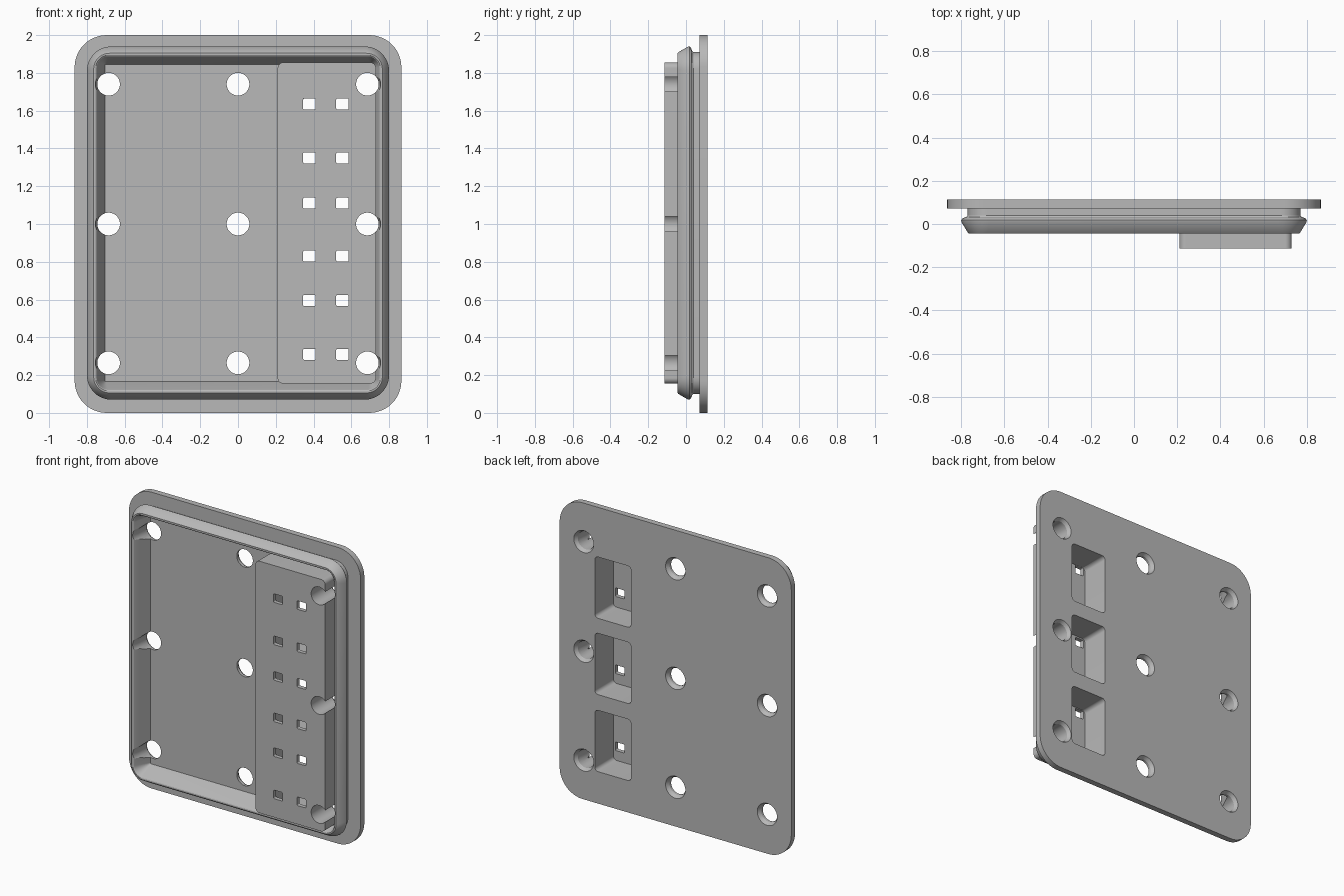
import bpy, bmesh, math

old = bpy.data.objects.get("Cube")
if old:
    bpy.data.objects.remove(old, do_unlink=True)

grey = bpy.data.materials.new("plain grey")
grey.use_nodes = True
GREY = (0.48, 0.48, 0.48, 1)
grey.diffuse_color = GREY
grey.node_tree.nodes["Principled BSDF"].inputs["Base Color"].default_value = GREY


def rounded_rect(hw, hh, r, steps=12):
    """Outline of a rounded rectangle centred on the origin."""
    pts = []
    for k, (sx, sz) in enumerate(((1, 1), (-1, 1), (-1, -1), (1, -1))):
        for i in range(steps + 1):
            a = (k + i / steps) * math.pi / 2
            pts.append((sx * (hw - r) + r * math.cos(a),
                        sz * (hh - r) + r * math.sin(a)))
    return pts


def loft(name, sections, cx=0, cz=1, ring=False):
    """Join rounded rectangles (half width, half height, radius, y) in order."""
    bm = bmesh.new()
    loops = [[bm.verts.new((cx + x, y, cz + z)) for x, z in rounded_rect(hw, hh, r)]
             for hw, hh, r, y in sections]
    pairs = list(zip(loops, loops[1:]))
    if ring:
        pairs.append((loops[-1], loops[0]))
    else:
        bm.faces.new(loops[0])
        bm.faces.new(loops[-1])
    for a, b in pairs:
        for i in range(len(a)):
            j = (i + 1) % len(a)
            bm.faces.new((a[i], a[j], b[j], b[i]))
    bmesh.ops.remove_doubles(bm, verts=bm.verts, dist=1e-5)
    bmesh.ops.recalc_face_normals(bm, faces=bm.faces)
    mesh = bpy.data.meshes.new(name)
    bm.to_mesh(mesh)
    bm.free()
    mesh.materials.append(grey)
    obj = bpy.data.objects.new(name, mesh)
    bpy.context.collection.objects.link(obj)
    return obj


def round_cutter(profile, cx, cz):
    return loft("hole_cutter", [(r, r, r, y) for r, y in profile], cx, cz)


def cut(obj, cutters):
    bpy.context.view_layer.objects.active = obj
    for c in cutters:
        c.hide_render = True
        mod = obj.modifiers.new("cut", 'BOOLEAN')
        mod.operation = 'DIFFERENCE'
        mod.solver = 'EXACT'
        mod.object = c
        bpy.ops.object.modifier_apply(modifier=mod.name)


FRONT, FLOOR, BACK, EMBED = -0.1125, 0.0725, 0.1125, 0.085

# Back plate
plate = loft("back_plate", [(0.865, 1, 0.17, FLOOR), (0.865, 1, 0.17, BACK)])

# Raised rim: (inset from widest outline, y), from the neck over the crest to the floor
rim_profile = [(0.03, EMBED), (0.03, 0.04), (0.025, 0.033), (0.006, 0.026), (0, 0.018),
               (0.002, 0.008), (0.031, -0.041), (0.036, -0.045), (0.046, -0.045),
               (0.052, -0.041), (0.056, -0.033), (0.095, FLOOR), (0.1, EMBED)]
rim = loft("raised_rim", [(0.8 - o, 0.935 - o, max(0.005, 0.13 - 1.3 * o), y)
                          for o, y in rim_profile], cz=1.005, ring=True)

# Raised block on the left half
block = loft("raised_block", [(0.26, 0.85, 0.03, FRONT), (0.26, 0.85, 0.03, EMBED)],
             cx=0.47, cz=1.005)

# Nine screw holes, countersunk from the back
spots = [(x, z) for x in (-0.685, 0, 0.685) for z in (0.265, 1.0, 1.74)]
holes = [round_cutter([(0.06, -0.2), (0.06, 0.09), (0.074, BACK), (0.074, 0.15)], x, z)
         for x, z in spots]

# Flared notches where the side holes meet the rim
notches = [round_cutter([(0.072, -0.1), (0.07, -0.04), (0.06, 0.0), (0.06, 0.1)], x, z)
           for x, z in spots if x]

# Three pockets in the back, each with four windows through the block face
pockets, windows = [], []
for cz in (0.4225, 0.9425, 1.4575):
    pockets.append(loft("pocket_cutter", [(0.135, 0.207, 0.025, -0.085),
                                          (0.135, 0.207, 0.025, 0.15)], 0.467, cz))
for z in (0.31, 0.595, 0.83, 1.11, 1.35, 1.635):
    for x in (0.378, 0.553):
        windows.append(loft("window_cutter", [(0.033, 0.029, 0.006, -0.2),
                                              (0.033, 0.029, 0.006, -0.05)], x, z))

cut(plate, holes + pockets)
cut(rim, notches + holes)
cut(block, holes + pockets + windows)
for c in holes + notches + pockets + windows:
    bpy.data.objects.remove(c, do_unlink=True)

# Smooth curved walls, keep edges crisp
for obj in (plate, rim, block):
    bpy.ops.object.select_all(action='DESELECT')
    obj.select_set(True)
    bpy.context.view_layer.objects.active = obj
    bpy.ops.object.shade_smooth_by_angle(angle=math.radians(25))
